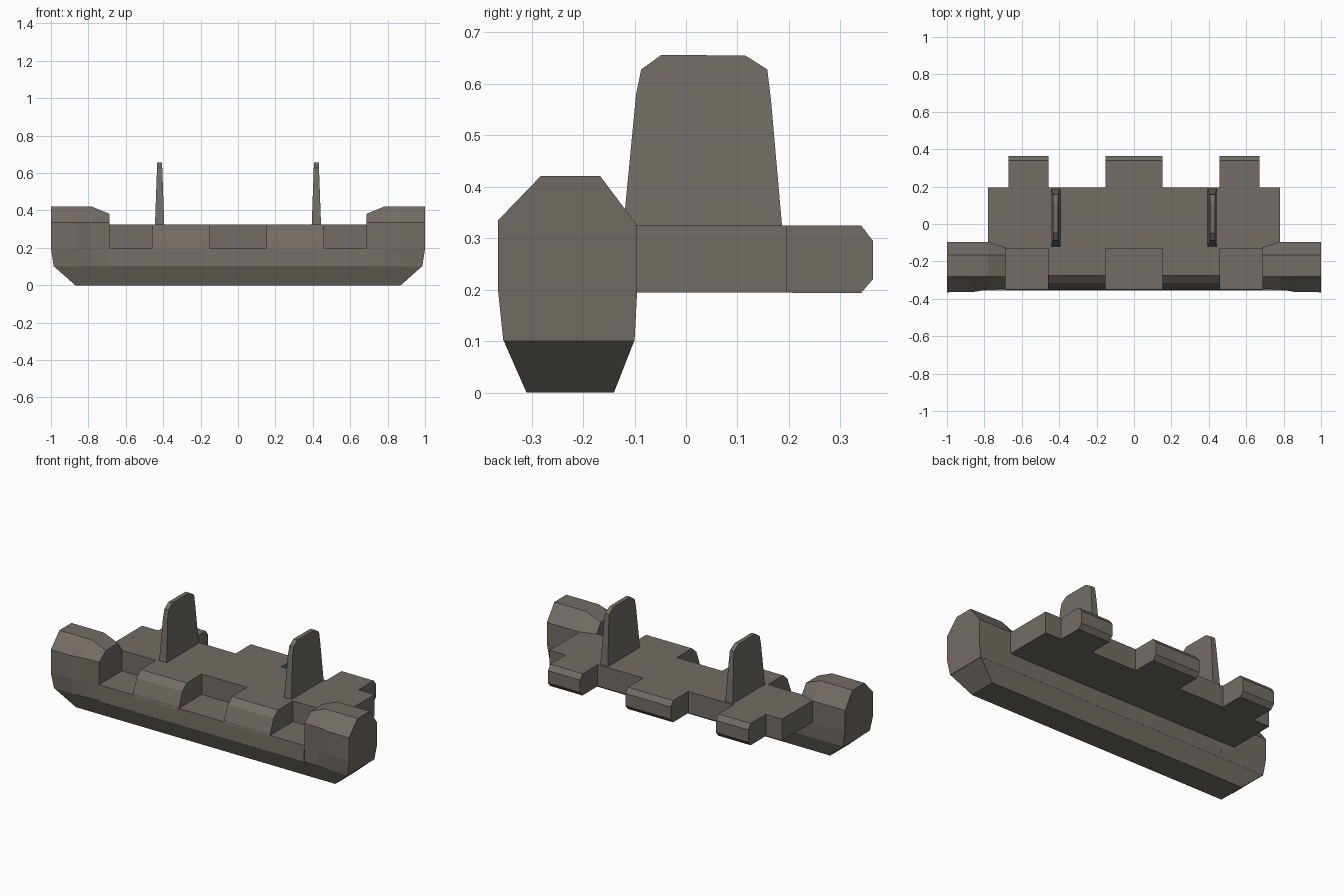
import bpy, bmesh

if "Cube" in bpy.data.objects:
    bpy.data.objects.remove(bpy.data.objects["Cube"])

mat = bpy.data.materials.new("warm_grey")
mat.diffuse_color = (0.17, 0.152, 0.128, 1)
mat.use_nodes = True
mat.node_tree.nodes["Principled BSDF"].inputs["Base Color"].default_value = mat.diffuse_color


def loft(name, rings):
    """Closed solid skinned through rings with equal point counts."""
    bm = bmesh.new()
    loops = [[bm.verts.new(p) for p in r] for r in rings]
    n = len(loops[0])
    for a, b in zip(loops, loops[1:]):
        for i in range(n):
            j = (i + 1) % n
            bm.faces.new((a[i], a[j], b[j], b[i]))
    bm.faces.new(loops[0])
    bm.faces.new(loops[-1])
    bmesh.ops.recalc_face_normals(bm, faces=bm.faces)
    me = bpy.data.meshes.new(name)
    bm.to_mesh(me)
    bm.free()
    me.materials.append(mat)
    ob = bpy.data.objects.new(name, me)
    bpy.context.collection.objects.link(ob)
    return ob


def rect(x0, x1, y0, y1, z):
    return [(x0, y0, z), (x1, y0, z), (x1, y1, z), (x0, y1, z)]


def extrude_x(name, profile, x0, x1):
    return loft(name, [[(x, y, z) for y, z in profile] for x in (x0, x1)])


# Tapered keel of the front beam and its straight middle ledge
loft("beam_keel", [rect(-.87, .87, -.31, -.14, 0),
                   rect(-.985, .985, -.355, -.10, .102)])
loft("beam_ledge", [rect(-.69, .69, -.354, -.10, .10),
                    rect(-.69, .69, -.350, -.097, .20)])

# Flat deck behind the beam
loft("deck", [rect(-.78, .78, -.13, .195, .194), rect(-.78, .78, -.13, .195, .325)])

# Chamfered rear tabs
tab = [(.19, .194), (.34, .193), (.363, .22), (.363, .295), (.34, .325), (.19, .325)]
extrude_x("rear_tab_center", tab, -.152, .152)

block = [(-.352, .19), (-.347, .21), (-.315, .29), (-.275, .325), (-.12, .325), (-.12, .19)]
fin = [(-.122, .32), (-.097, .58), (-.087, .628), (-.048, .656),
       (.115, .655), (.158, .628), (.165, .57), (.187, .32)]


def cap_ring(x, x_low, front, top, rear):
    """Cross-section of an end cap at station x."""
    return [(x_low, max(front, -.355), .10), (x, front, .195), (x, front, .335),
            (x, -.282, top), (x, -.167, top), (x, rear, .325),
            (x, -.095, .195), (x_low, -.10, .10)]


for s, side in ((-1, "left"), (1, "right")):
    extrude_x("rear_tab_" + side, tab, s * .456, s * .672)
    # Raised front block between the recesses
    extrude_x("front_block_" + side, block, s * .152, s * .46)
    # Upright fin, thinner towards the top
    rings = []
    for d in (-1, 1):
        rings.append([(s * .419 + d * (.025 - .012 * (z - .32) / .336), y, z)
                      for y, z in fin])
    loft("upright_fin_" + side, rings)
    # Tall faceted end cap
    stations = [(.688, .688, -.347, .382, -.127), (.782, .782, -.351, .421, -.095),
                (.865, .865, -.364, .421, -.095), (1, .985, -.365, .421, -.095)]
    loft("end_cap_" + side, [[(s * x, y, z) for x, y, z in cap_ring(*st)]
                             for st in stations])
